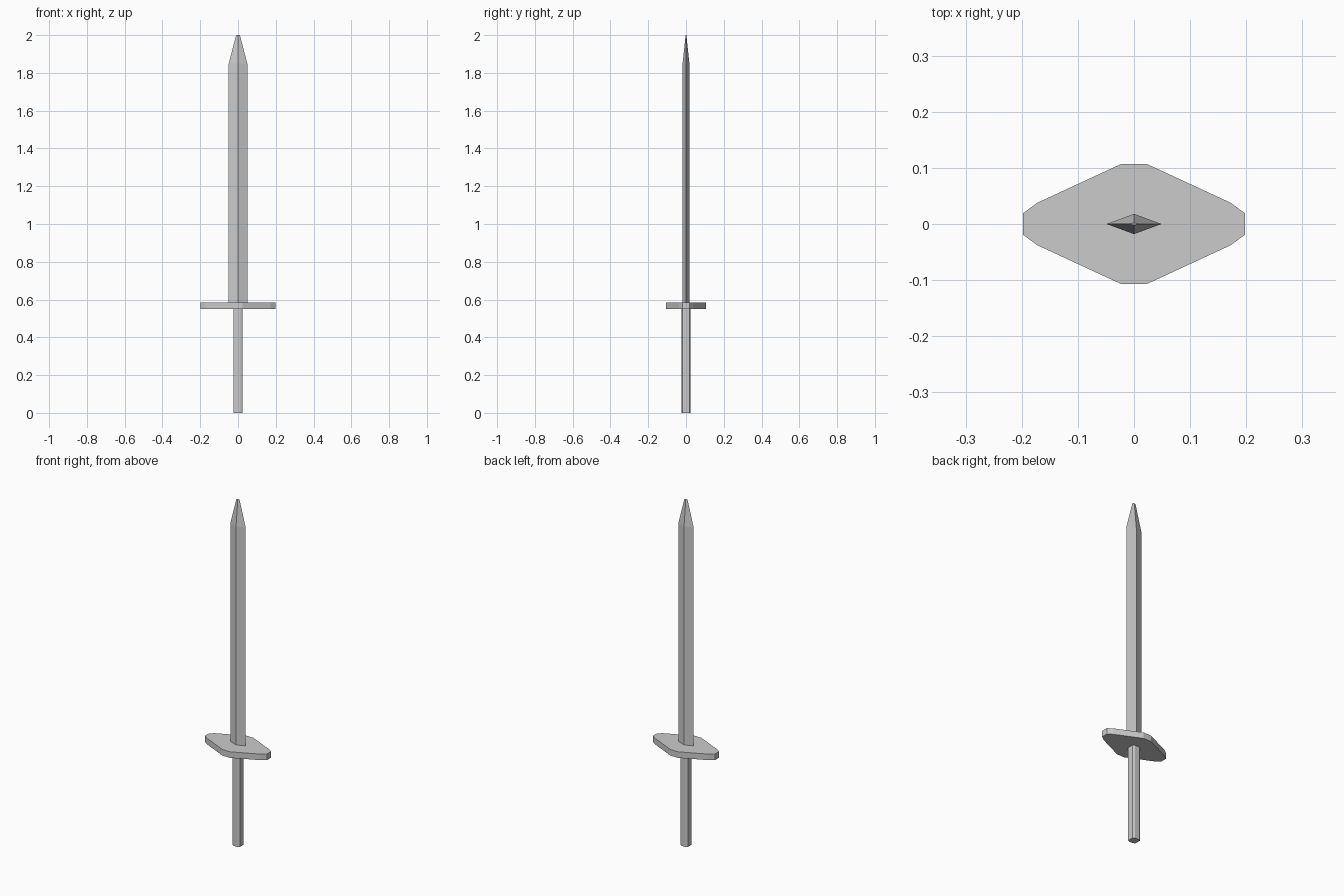
import bpy, bmesh

if "Cube" in bpy.data.objects:
    bpy.data.objects.remove(bpy.data.objects["Cube"])


def loft(name, sections):
    """Closed solid through (outline, z) sections, flat shaded."""
    bm = bmesh.new()
    rings = [[bm.verts.new((x, y, z)) for x, y in outline] for outline, z in sections]
    for a, b in zip(rings, rings[1:]):
        n = len(a)
        for i in range(n):
            j = (i + 1) % n
            bm.faces.new((a[i], a[j], b[j], b[i]))
    bm.faces.new(rings[0][::-1])
    bm.faces.new(rings[-1])
    bmesh.ops.recalc_face_normals(bm, faces=bm.faces)
    mesh = bpy.data.meshes.new(name)
    bm.to_mesh(mesh)
    bm.free()
    obj = bpy.data.objects.new(name, mesh)
    bpy.context.collection.objects.link(obj)
    return obj


def mirrored(quarter):
    """Mirror a quarter outline (from +x round to +y) into all four quadrants."""
    half = quarter + [(-x, y) for x, y in reversed(quarter)]
    return half + [(-x, -y) for x, y in half]


def diamond(w, d):
    return [(w, 0), (0, d), (-w, 0), (0, -d)]


# Diamond-section blade with a tapered, slightly blunt tip
loft("blade", [(diamond(0.049, 0.018), 0.585),
               (diamond(0.049, 0.018), 1.85),
               (diamond(0.010, 0.002), 2.0)])

# Flat guard with clipped corners
guard = mirrored([(0.198, 0.019), (0.172, 0.038), (0.024, 0.1065)])
loft("guard", [(guard, 0.55), (guard, 0.585)])

# Octagonal grip
grip = mirrored([(0.024, 0.018), (0.012, 0.024)])
loft("grip", [(grip, 0.0), (grip, 0.55)])
